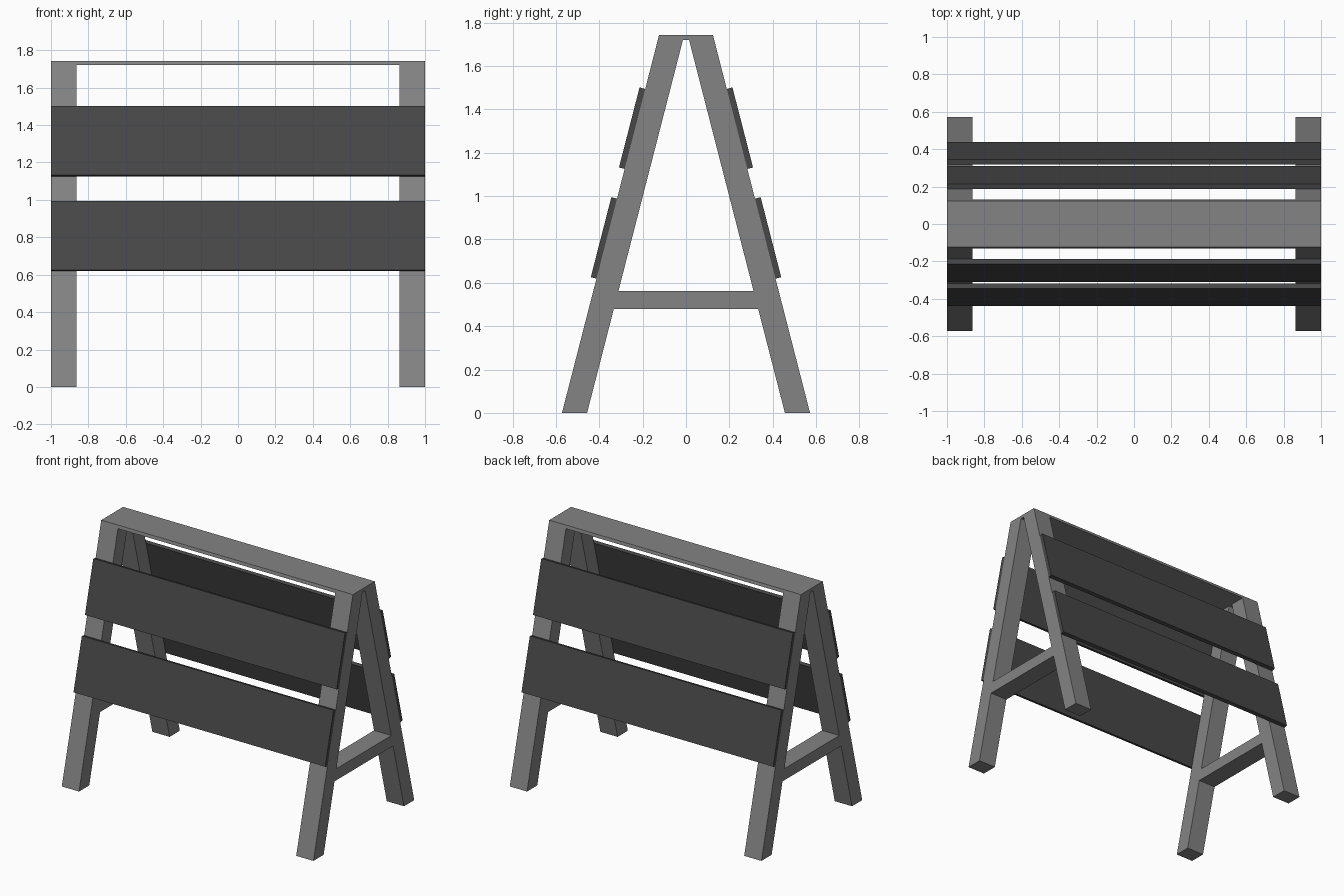
import bpy, bmesh

if "Cube" in bpy.data.objects:
    bpy.data.objects.remove(bpy.data.objects["Cube"])


def material(name, v):
    m = bpy.data.materials.new(name)
    m.diffuse_color = (v, v, v, 1)
    m.use_nodes = True
    m.node_tree.nodes["Principled BSDF"].inputs["Base Color"].default_value = m.diffuse_color
    return m


frame_grey = material("frame grey", 0.23)
board_grey = material("board dark grey", 0.064)

H = 1.742            # overall height
PLATE = 1.72         # underside of the top plate
SLOPE = 0.257        # inward lean per unit of height
LEG_W = 0.137        # leg width along x


def outer(z):
    return 0.572 - SLOPE * z


def inner(z):
    return 0.456 - SLOPE * z


def prism(name, profile, x0, x1, mat):
    """Extrude a (y, z) profile along x."""
    bm = bmesh.new()
    a = [bm.verts.new((x0, y, z)) for y, z in profile]
    b = [bm.verts.new((x1, y, z)) for y, z in profile]
    bm.faces.new(a)
    bm.faces.new(b[::-1])
    n = len(a)
    for i in range(n):
        bm.faces.new((a[i], b[i], b[(i + 1) % n], a[(i + 1) % n]))
    bmesh.ops.recalc_face_normals(bm, faces=bm.faces)
    me = bpy.data.meshes.new(name)
    bm.to_mesh(me)
    bm.free()
    me.materials.append(mat)
    ob = bpy.data.objects.new(name, me)
    bpy.context.collection.objects.link(ob)


# End frames: two leaning legs and a crossbar each
for side, x0 in (("left", -1), ("right", 1 - LEG_W)):
    for end, s in (("front", -1), ("back", 1)):
        prism(f"{end}_{side}_leg",
              [(s * outer(0), 0), (s * outer(PLATE), PLATE),
               (s * inner(PLATE), PLATE), (s * inner(0), 0)],
              x0, x0 + LEG_W, frame_grey)
    lo, hi = 0.48, 0.563
    prism(f"{side}_crossbar",
          [(-inner(lo), lo), (inner(lo), lo), (inner(hi), hi), (-inner(hi), hi)],
          x0, x0 + LEG_W, frame_grey)

# Top plate
prism("top_plate",
      [(-outer(PLATE), PLATE), (outer(PLATE), PLATE), (outer(H), H), (-outer(H), H)],
      -1, 1, frame_grey)

# Boards lying on the outer faces of the legs
T = 0.027
k = (1 + SLOPE ** 2) ** 0.5
dy, dz = T / k, T * SLOPE / k
for level, lo, hi in (("lower", 0.619, 0.988), ("upper", 1.125, 1.494)):
    for end, s in (("front", -1), ("back", 1)):
        prism(f"{end}_{level}_board",
              [(s * outer(lo), lo), (s * (outer(lo) + dy), lo + dz),
               (s * (outer(hi) + dy), hi + dz), (s * outer(hi), hi)],
              -1, 1, board_grey)
